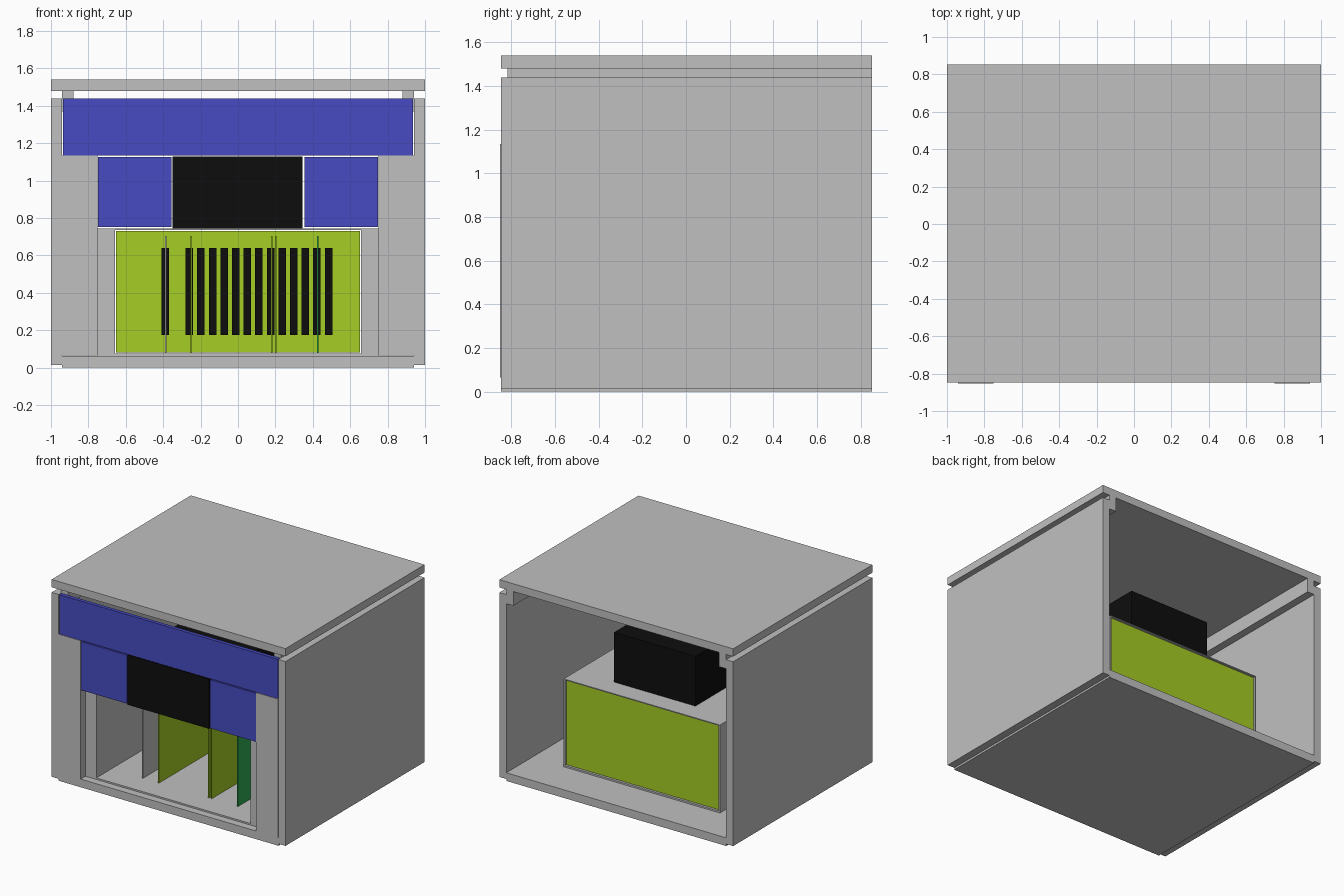
import bpy
import bmesh

if "Cube" in bpy.data.objects:
    bpy.data.objects.remove(bpy.data.objects["Cube"])


def material(name, rgb):
    m = bpy.data.materials.new(name)
    lin = [((c / 255 + 0.055) / 1.055) ** 2.4 if c > 10 else c / 255 / 12.92 for c in rgb]
    m.diffuse_color = (*lin, 1.0)
    m.use_nodes = True
    m.node_tree.nodes["Principled BSDF"].inputs["Base Color"].default_value = m.diffuse_color
    return m


GREY = material("light grey metal", (192, 192, 192))
BLUE = material("blue panel", (71, 75, 194))
BLACK = material("black plastic", (13, 13, 13))
LIME = material("lime circuit board", (166, 205, 37))
GREEN = material("green circuit board", (45, 172, 81))


def box(name, x, y, z, mat):
    """Axis-aligned box from three (low, high) ranges."""
    bm = bmesh.new()
    bmesh.ops.create_cube(bm, size=1)
    for v in bm.verts:
        v.co = [lo + (hi - lo) * (c + 0.5) for c, (lo, hi) in zip(v.co, (x, y, z))]
    mesh = bpy.data.meshes.new(name)
    bm.to_mesh(mesh)
    bm.free()
    mesh.materials.append(mat)
    ob = bpy.data.objects.new(name, mesh)
    bpy.context.collection.objects.link(ob)
    return ob


def pair(name, x, y, z, mat):
    """Box and its mirror image across x = 0."""
    box(name + "_right", x, y, z, mat)
    box(name + "_left", (-x[1], -x[0]), y, z, mat)


FRONT, BACK = -0.848, 0.852
DEPTH = (FRONT, BACK)

# Outer case, open at the back
box("top_cover", (-1, 1), DEPTH, (1.48, 1.54), GREY)
box("base", (-0.94, 0.94), DEPTH, (0, 0.063), GREY)
pair("side_panel", (0.94, 1), DEPTH, (0.015, 1.44), GREY)
pair("cover_rail", (0.88, 0.94), (-0.818, BACK), (1.37, 1.48), GREY)

# Front panels
box("header_panel", (-0.935, 0.935), (FRONT, -0.82), (1.135, 1.44), BLUE)
pair("front_plate", (0.75, 0.94), (-0.852, -0.79), (0.065, 1.135), GREY)
pair("middle_panel", (0.355, 0.748), (FRONT, -0.82), (0.752, 1.127), BLUE)

# Drive unit resting on the card cage
box("drive_unit", (-0.35, 0.345), (FRONT, 0.385), (0.745, 1.13), BLACK)

# Card cage: walls, roof, floor and front flanges
CAGE = (-0.79, 0.54)
pair("cage_wall", (0.658, 0.668), CAGE, (0.065, 0.743), GREY)
box("cage_roof", (-0.668, 0.668), CAGE, (0.735, 0.743), GREY)
box("cage_floor", (-0.668, 0.668), CAGE, (0.063, 0.075), GREY)
pair("cage_flange", (0.658, 0.75), (-0.79, -0.78), (0.063, 0.743), GREY)

# Backplane with a row of card connectors
box("backplane", (-0.652, 0.652), (0.51, 0.53), (0.08, 0.73), LIME)
for i, cx in enumerate([-0.39] + [-0.26 + 0.062 * k for k in range(13)]):
    box(f"connector_{i}", (cx - 0.02, cx + 0.02), (0.46, 0.51), (0.175, 0.64), BLACK)

# Upright circuit cards plugged into the backplane
cards = [(-0.387, GREY), (-0.25, LIME), (0.18, LIME), (0.202, LIME), (0.427, GREEN)]
for i, (cx, mat) in enumerate(cards):
    box(f"card_{i}", (cx - 0.004, cx + 0.004), (-0.615, 0.47), (0.078, 0.705), mat)
